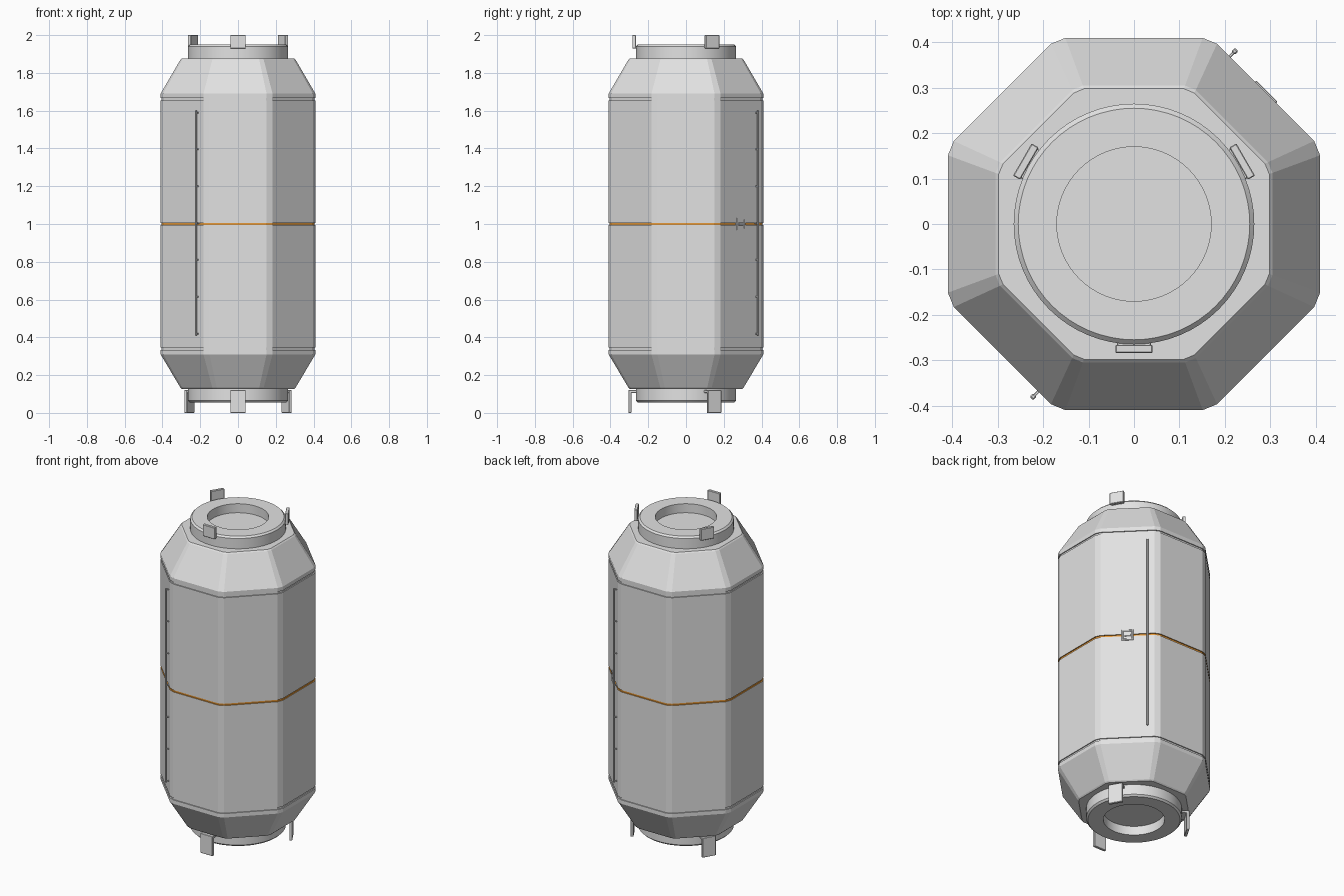
import bpy, bmesh, math
from mathutils import Matrix, Vector

if "Cube" in bpy.data.objects:
    bpy.data.objects.remove(bpy.data.objects["Cube"])


def material(name, rgb):
    m = bpy.data.materials.new(name)
    m.use_nodes = True
    m.diffuse_color = (*rgb, 1)
    m.node_tree.nodes["Principled BSDF"].inputs["Base Color"].default_value = (*rgb, 1)
    return m


GREY = material("light grey", (0.76, 0.76, 0.76))
ORANGE = material("orange", (0.8, 0.32, 0.04))


def finish(bm, name, *mats):
    bmesh.ops.recalc_face_normals(bm, faces=bm.faces)
    me = bpy.data.meshes.new(name)
    bm.to_mesh(me)
    bm.free()
    for m in mats:
        me.materials.append(m)
    ob = bpy.data.objects.new(name, me)
    bpy.context.collection.objects.link(ob)
    return ob


def loft(section, profile):
    """Stack scaled copies of a closed section and cap both ends."""
    bm = bmesh.new()
    rings = [[bm.verts.new((x * r, y * r, z)) for x, y in section] for r, z in profile]
    n = len(section)
    for a, b in zip(rings, rings[1:]):
        for i in range(n):
            j = (i + 1) % n
            bm.faces.new((a[i], a[j], b[j], b[i]))
    bm.faces.new(rings[0])
    bm.faces.new(rings[-1])
    return bm


def radial_box(name, angle, radius, z, size, side=0.0, bevel=0.002):
    """Box facing outwards; size is depth, width, height."""
    bm = bmesh.new()
    bmesh.ops.create_cube(bm, size=1)
    bmesh.ops.scale(bm, vec=Vector(size), verts=bm.verts)
    bmesh.ops.bevel(bm, geom=bm.edges[:], offset=bevel, segments=1, affect='EDGES')
    turn = Matrix.Rotation(math.radians(angle), 4, 'Z')
    bm.transform(turn @ Matrix.Translation((radius, side, z)))
    return finish(bm, name, GREY)


# Hull: octagon with chamfered corners, thin grooves, orange middle band
R = 0.41
octagon = []
for k in range(8):
    for s in (-1, 1):
        a = math.radians(45 * k)
        c = Vector((1, s * 0.369)).to_2d()
        octagon.append((c.x * math.cos(a) - c.y * math.sin(a),
                        c.x * math.sin(a) + c.y * math.cos(a)))


def groove(z, h=0.006, d=0.006):
    return [(R, z - h), (R - d, z - h), (R - d, z + h), (R, z + h)]


profile = [(0.298, 0.127), (0.305, 0.134), (R, 0.31)]
for z in (0.34, 1.0, 1.66):
    profile += groove(z)
profile += [(R, 1.69), (0.305, 1.87), (0.298, 1.877)]
bm = loft(octagon, profile)
for f in bm.faces:
    c = f.calc_center_median()
    if abs(c.z - 1) < 0.007:
        f.material_index = 1
finish(bm, "hull", GREY, ORANGE)

# Round collars with a shallow recessed port at each end
circle = [(math.cos(math.tau * i / 64), math.sin(math.tau * i / 64)) for i in range(64)]
collar = [(0.26, 0.0), (0.265, 0.0), (0.265, 0.088), (0.255, 0.098),
          (0.17, 0.098), (0.17, 0.043)]
for name, base, sign in (("top_collar", 1.852, 1), ("bottom_collar", 0.153, -1)):
    ob = finish(loft(circle, [(r, base + sign * h) for r, h in collar]), name, GREY)
    bpy.ops.object.select_all(action='DESELECT')
    ob.select_set(True)
    bpy.context.view_layer.objects.active = ob
    bpy.ops.object.shade_smooth_by_angle(angle=math.radians(25))

# Three clips at each end, joined to the collars by short lips
for i, angle in enumerate((270, 30, 150), 1):
    radial_box(f"top_clip_{i}", angle, 0.275, 1.965, (0.018, 0.082, 0.07))
    radial_box(f"top_clip_lip_{i}", angle, 0.264, 1.934, (0.03, 0.074, 0.01))
    radial_box(f"bottom_clip_{i}", angle, 0.297, 0.06, (0.016, 0.082, 0.12))
    radial_box(f"bottom_clip_lip_{i}", angle, 0.278, 0.113, (0.045, 0.08, 0.014))

# Long thin rails on standoffs along two opposite diagonal faces
for side, angle in (("back", 45), ("front", 225)):
    radial_box(f"{side}_rail", angle, 0.426, 1.005, (0.011, 0.011, 1.19), 0.112, 0.003)
    for i in range(7):
        radial_box(f"{side}_rail_standoff_{i + 1}", angle, 0.415,
                   0.42 + i * 0.195, (0.022, 0.006, 0.008), 0.112, 0.001)

# Flush latch: framed plate with a small grip
for s in (-1, 1):
    radial_box(f"latch_frame_side_{s}", 45, 0.408, 1.0, (0.012, 0.01, 0.065), s * 0.028)
    radial_box(f"latch_frame_end_{s}", 45, 0.408, 1.0 + s * 0.028, (0.012, 0.066, 0.01))
radial_box("latch_plate", 45, 0.405, 1.0, (0.011, 0.06, 0.06))
radial_box("latch_grip", 45, 0.41, 1.0, (0.008, 0.036, 0.014))
